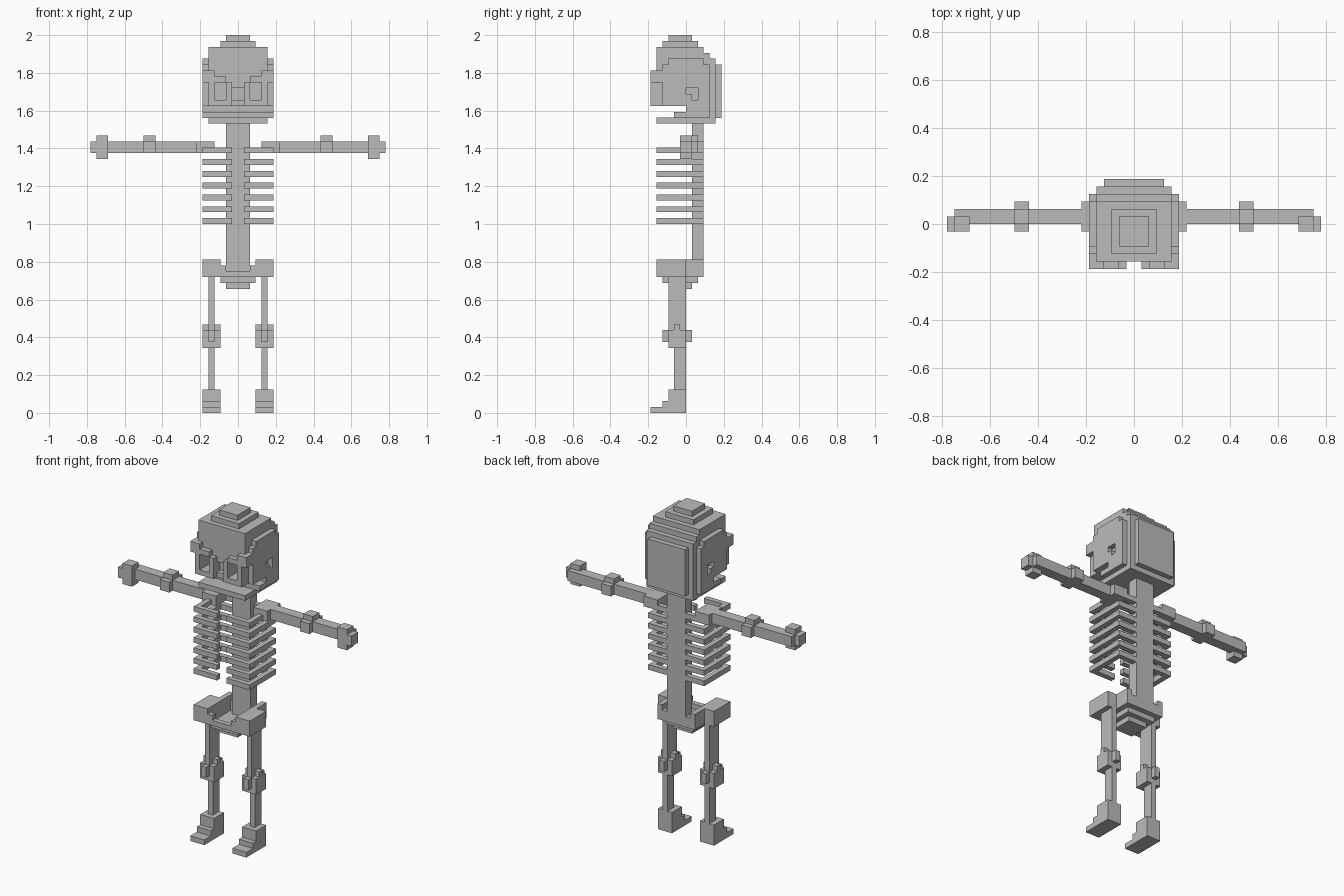
import bpy, bmesh
from mathutils import Vector

U = 2 / 64  # size of one block

cube = bpy.data.objects.get("Cube")
if cube:
    bpy.data.objects.remove(cube, do_unlink=True)

bone = bpy.data.materials.new("bone_grey")
bone.use_nodes = True
bone.diffuse_color = (0.5, 0.5, 0.5, 1)
bone.node_tree.nodes["Principled BSDF"].inputs["Base Color"].default_value = (0.5, 0.5, 0.5, 1)


def cells(boxes, mirror):
    """Unit cells covered by boxes (x0, x1, y0, y1, z0, z1)."""
    out = set()
    for x0, x1, y0, y1, z0, z1 in boxes:
        for x in range(x0, x1):
            for y in range(y0, y1):
                for z in range(z0, z1):
                    out.add((x, y, z))
                    if mirror:
                        out.add((-1 - x, y, z))
    return out


def part(name, boxes, cuts=(), mirror=False):
    """Build the outer skin of a set of blocks, with blocks carved out."""
    solid = cells(boxes, mirror) - cells(cuts, mirror)
    bm = bmesh.new()
    for c in solid:
        for axis in range(3):
            for side in (0, 1):
                n = list(c)
                n[axis] += 2 * side - 1
                if tuple(n) in solid:
                    continue
                a, b = (axis + 1) % 3, (axis + 2) % 3
                ring = []
                for da, db in ((0, 0), (1, 0), (1, 1), (0, 1)):
                    p = Vector(c)
                    p[axis] += side
                    p[a] += da
                    p[b] += db
                    ring.append(bm.verts.new(p * U))
                bm.faces.new(ring if side else ring[::-1])
    bmesh.ops.remove_doubles(bm, verts=bm.verts, dist=U * 0.01)
    bmesh.ops.dissolve_limit(bm, angle_limit=0.01, verts=bm.verts, edges=bm.edges)
    mesh = bpy.data.meshes.new(name)
    bm.to_mesh(mesh)
    bm.free()
    mesh.materials.append(bone)
    obj = bpy.data.objects.new(name, mesh)
    bpy.context.collection.objects.link(obj)
    return obj


def pair(name, boxes, cuts=()):
    """The same part on the left (+x) and on the right (-x)."""
    def flip(bs):
        return [(-b[1], -b[0], *b[2:]) for b in bs]
    part("left_" + name, boxes, cuts)
    part("right_" + name, flip(boxes), flip(cuts))


# Skull: stepped crown, stepped back, side plates and a raised eye frame
part("skull", [
    (0, 2, -3, 1, 63, 64),
    (0, 3, -4, 2, 62, 63),
    (0, 5, -5, 3, 52, 62),
    (0, 5, 0, 4, 50, 61),
    (0, 5, 0, 5, 50, 60),
    (0, 4, 5, 6, 50, 59),
    (5, 6, -4, 4, 52, 59),
    (5, 6, -3, 3, 52, 60),
    (5, 6, 0, 4, 50, 52),
    (5, 6, -6, -4, 56, 58),   # temple
    (4, 5, -6, -5, 52, 58),   # outer eye frame
    (2, 4, -6, -5, 56, 57),   # brow
    (2, 4, -6, -5, 52, 53),   # cheek
    (1, 2, -6, -5, 52, 56),   # inner eye frame
], [
    (2, 4, -6, -3, 53, 56),   # eye socket
    (0, 1, -5, -4, 53, 55),   # nose
    (5, 6, 0, 2, 54, 55),     # ear
    (5, 6, 1, 2, 53, 54),
], mirror=True)

# Jaw
part("jaw", [(0, 5, -5, 5, 49, 50), (0, 6, -2, 0, 50, 51)], mirror=True)

# Spine
part("spine", [(-2, 2, 1, 3, 23, 49)])

# Ribs: seven open hoops on each side
for i in range(7):
    z = 32 + 2 * i
    pair(f"rib_{i + 1}", [(1, 6, -5, 3, z, z + 1)], [(1, 5, -4, 2, z, z + 1)])

# Arms held straight out
pair("shoulder", [(4, 7, -1, 3, 44, 46)])
pair("arm", [(7, 24, 0, 2, 44, 46)])
pair("elbow", [(14, 16, -1, 3, 44, 46), (14, 16, 0, 2, 46, 47)])
pair("hand", [(22, 25, -1, 1, 44, 46), (22, 24, -1, 1, 43, 47)])

# Pelvis: open bowl with a stepped underside and two hip blocks
part("pelvis", [
    (0, 2, -3, 1, 21, 22),
    (0, 3, -4, 2, 22, 23),
    (0, 3, -5, -4, 23, 24),
    (2, 3, -5, -4, 24, 25),
    (3, 6, -5, 0, 23, 26),
    (3, 4, 0, 3, 23, 26),
    (0, 3, 2, 3, 23, 25),
], mirror=True)

# Legs
pair("thigh", [(4, 5, -3, 0, 14, 23)])
pair("knee", [(3, 6, -3, 0, 11, 14), (4, 5, -4, 1, 12, 14), (3, 6, -2, -1, 14, 15)])
pair("shin", [(4, 5, -2, 0, 4, 11)])
pair("foot", [(3, 6, -6, 0, 0, 1), (3, 6, -4, 0, 1, 2), (3, 6, -3, 0, 2, 3), (3, 6, -3, 0, 3, 4)])
